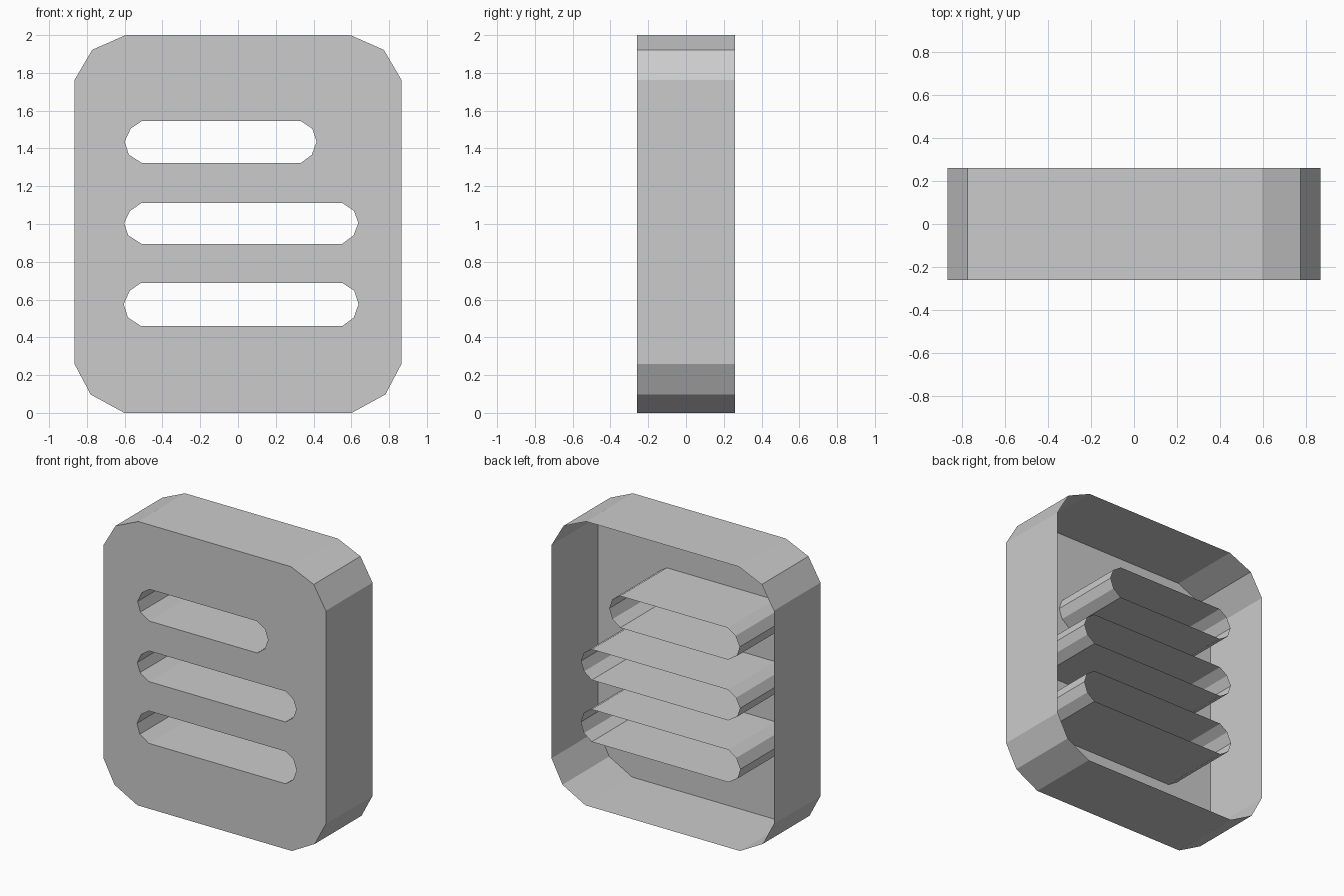
import bpy, bmesh

if "Cube" in bpy.data.objects:
    bpy.data.objects.remove(bpy.data.objects["Cube"])

FRONT, BACK = -0.26, 0.26


def slot(left, right, bottom, top):
    """Ten-sided rounded slot outline in x, z."""
    mid = (bottom + top) / 2 + 0.002
    hi, lo = top - 0.041, bottom + 0.045
    return [(left + 0.092, top), (right - 0.085, top), (right - 0.023, hi),
            (right, mid), (right - 0.025, lo), (right - 0.085, bottom),
            (left + 0.092, bottom), (left + 0.022, lo), (left, mid),
            (left + 0.032, hi)]


# Outer outline: rounded rectangle with two-point corners, mirrored in x
half = [(0.595, 2.0), (0.772, 1.922), (0.866, 1.762),
        (0.866, 0.26), (0.78, 0.097), (0.602, 0.0)]
outline = half + [(-x, z) for x, z in reversed(half)]

# Three slots, the top one shorter
slots = [slot(-0.60, 0.416, 1.322, 1.546),
         slot(-0.603, 0.637, 0.895, 1.111),
         slot(-0.605, 0.638, 0.46, 0.688)]

bm = bmesh.new()
rims = []
for loop in [outline] + slots:
    verts = [bm.verts.new((x, FRONT, z)) for x, z in loop]
    rims += [bm.edges.new((verts[i - 1], verts[i])) for i in range(len(verts))]

# Front plate with the slots left open
bmesh.ops.triangle_fill(bm, edges=rims, use_beauty=True, use_dissolve=False)

# Outer wall and slot tubes, running back to an open rear
walls = bmesh.ops.extrude_edge_only(bm, edges=rims)["geom"]
for v in walls:
    if isinstance(v, bmesh.types.BMVert):
        v.co.y = BACK

# Face the plate toward the front
bmesh.ops.recalc_face_normals(bm, faces=bm.faces[:])
plate = next(f for f in bm.faces if all(v.co.y < 0 for v in f.verts))
if plate.normal.y > 0:
    bmesh.ops.reverse_faces(bm, faces=bm.faces[:])

mesh = bpy.data.meshes.new("slotted_panel")
bm.to_mesh(mesh)
bm.free()
bpy.context.collection.objects.link(bpy.data.objects.new("slotted_panel", mesh))
